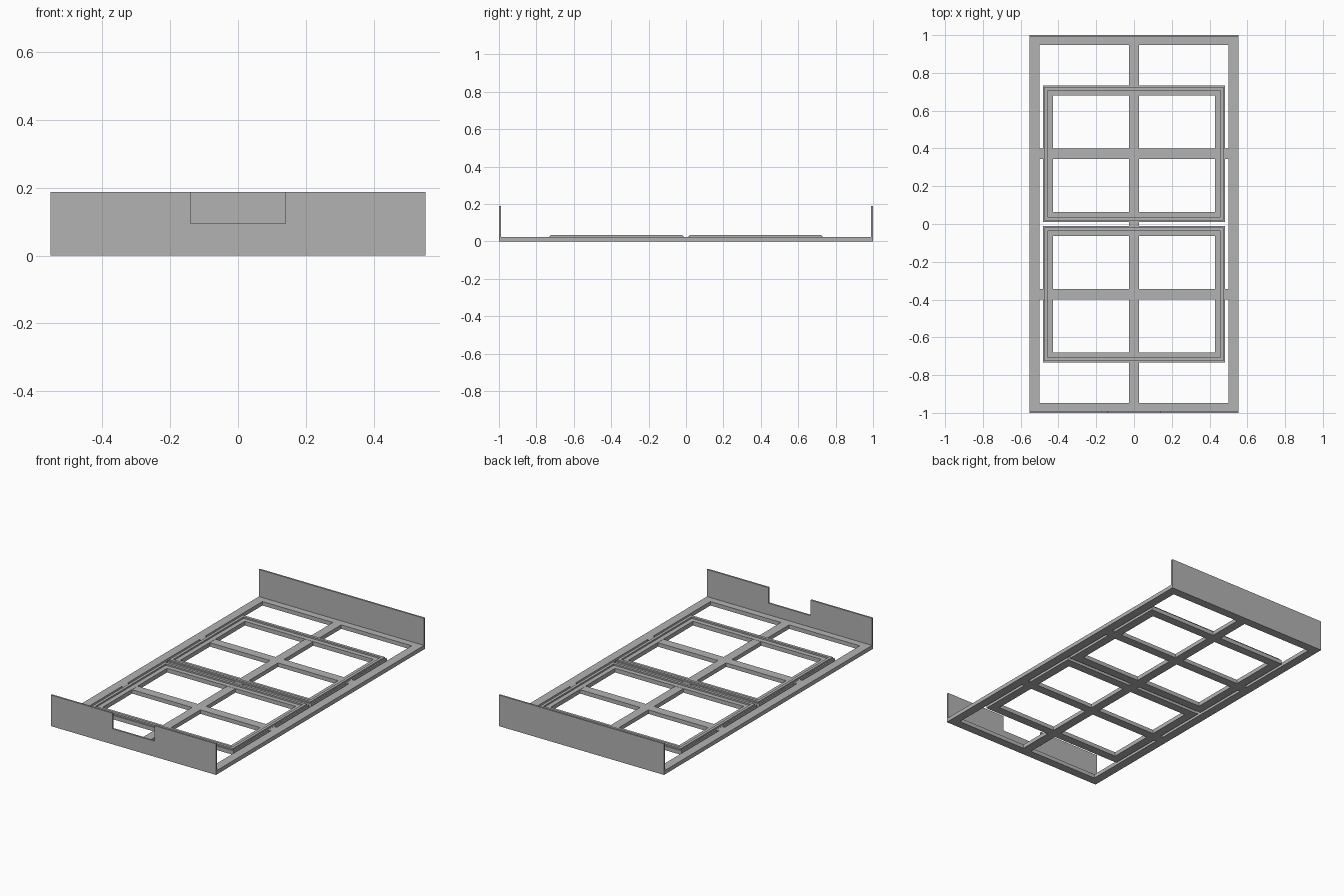
import bpy

cube = bpy.data.objects.get("Cube")
if cube:
    bpy.data.objects.remove(cube, do_unlink=True)

grey = bpy.data.materials.new("plain grey")
grey.use_nodes = True
GREY = (0.45, 0.45, 0.45, 1)
grey.diffuse_color = GREY
grey.node_tree.nodes["Principled BSDF"].inputs["Base Color"].default_value = GREY


def prism(name, outline, extrude, faces=None):
    """Sweep a flat outline (with optional face split) along a vector."""
    n = len(outline)
    faces = faces or [tuple(range(n))]
    edges = [(f[i], f[(i + 1) % len(f)]) for f in faces for i in range(len(f))]
    rim = [e for e in edges if e[::-1] not in edges]
    verts = list(outline) + [tuple(a + b for a, b in zip(v, extrude)) for v in outline]
    polys = [f[::-1] for f in faces] + [tuple(i + n for i in f) for f in faces]
    polys += [(a, b, b + n, a + n) for a, b in rim]
    mesh = bpy.data.meshes.new(name)
    mesh.from_pydata(verts, [], polys)
    mesh.materials.append(grey)
    obj = bpy.data.objects.new(name, mesh)
    bpy.context.collection.objects.link(obj)
    return obj


def rect(x0, x1, y0, y1, z):
    return [(x0, y0, z), (x1, y0, z), (x1, y1, z), (x0, y1, z)]


def box(name, x0, x1, y0, y1, z0, z1):
    return prism(name, rect(x0, x1, y0, y1, z0), (0, 0, z1 - z0))


def ring(name, half_x, y0, y1, width, z0, z1):
    """Rectangular picture-frame shape."""
    outer = rect(-half_x, half_x, y0, y1, z0)
    inner = rect(width - half_x, half_x - width, y0 + width, y1 - width, z0)
    quads = [(i, (i + 1) % 4, (i + 1) % 4 + 4, i + 4) for i in range(4)]
    return prism(name, outer + inner, (0, 0, z1 - z0), quads)


HX, BAR, TOP, RIM = 0.553, 0.0275, 0.024, 0.034
IN_X, IN_Y = HX - 0.053, 0.947

# Base frame with its long spine
ring("base_frame", HX, -1, 1, 0.053, 0, TOP)
box("centre_spine", -BAR, BAR, -IN_Y, IN_Y, 0, TOP)

for side, label in ((-1, "front"), (1, "back")):
    # Cross bar under each tray
    mid = side * 0.372
    box(label + "_cross_bar", -IN_X, IN_X, mid - BAR, mid + BAR, 0, TOP)
    # Tray surround with raised lip
    y0, y1 = sorted((side * 0.011, side * 0.733))
    ring(label + "_tray_frame", 0.483, y0, y1, 0.053, 0, TOP + 0.001)
    ring(label + "_tray_lip", 0.475, y0 + 0.008, y1 - 0.008, 0.017, TOP, RIM)

# Upright end panels, the front one notched at the top
H, NX, NZ, T = 0.188, 0.14, 0.094, 0.011
box("back_panel", -HX, HX, 1 - T, 1, 0, H)
notched = [(-HX, 0), (-NX, 0), (NX, 0), (HX, 0),
           (HX, H), (NX, H), (NX, NZ), (-NX, NZ), (-NX, H), (-HX, H)]
prism("front_panel", [(x, 1 - T - 2 + T, z) for x, z in notched], (0, T, 0),
      [(0, 1, 7, 8, 9), (1, 2, 6, 7), (2, 3, 4, 5, 6)])

# Make every part's normals face outward
import bmesh
for obj in bpy.context.scene.objects:
    if obj.type == 'MESH' and grey.name in obj.data.materials:
        bm = bmesh.new()
        bm.from_mesh(obj.data)
        bmesh.ops.recalc_face_normals(bm, faces=bm.faces)
        bm.to_mesh(obj.data)
        bm.free()
